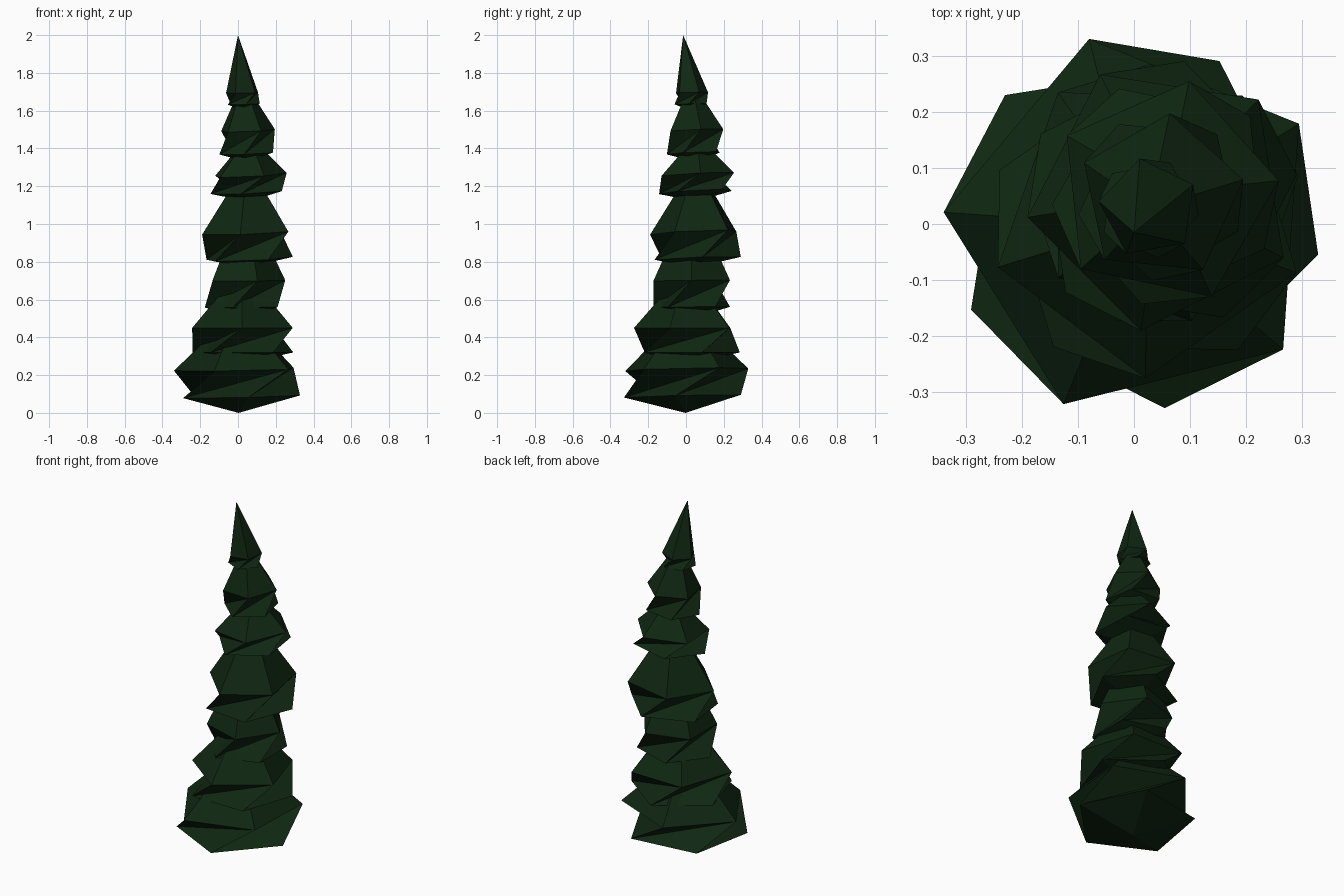
import bpy, bmesh, math

if "Cube" in bpy.data.objects:
    bpy.data.objects.remove(bpy.data.objects["Cube"])

# one dark green for the whole tree
green = bpy.data.materials.new("dark green foliage")
green.diffuse_color = (0.005, 0.02, 0.006, 1)
green.use_nodes = True
green.node_tree.nodes["Principled BSDF"].inputs["Base Color"].default_value = green.diffuse_color


def foliage_tier(name, cx, cy, radius, phase, low, high, bottom, top, tilt,
                 lean=(0, 0), turn=36, low_scale=1.0):
    """Wrung icosahedron: two five-sided rings joined with a twist, a point above and below."""
    bm = bmesh.new()

    def ring(z, angle, r):
        pts = []
        for i in range(5):
            a = math.radians(phase + angle + 72 * i)
            dx, dy = r * math.cos(a), r * math.sin(a)
            pts.append(bm.verts.new((cx + dx, cy + dy, z + tilt * (dx + dy) / 2)))
        return pts

    lower, upper = ring(low, turn, radius * low_scale), ring(high, 0, radius)
    base = bm.verts.new((cx, cy, bottom))
    tip = bm.verts.new((cx + lean[0], cy + lean[1], top))
    for i in range(5):
        j = (i + 1) % 5
        bm.faces.new((upper[i], upper[j], tip))
        bm.faces.new((lower[j], lower[i], base))
        # twisted side band: each upper corner joins the two lower corners behind it
        bm.faces.new((lower[i - 1], upper[j], upper[i]))
        bm.faces.new((lower[i - 1], lower[i], upper[j]))
    bmesh.ops.recalc_face_normals(bm, faces=bm.faces)
    mesh = bpy.data.meshes.new(name)
    bm.to_mesh(mesh)
    bm.free()
    mesh.materials.append(green)
    bpy.context.collection.objects.link(bpy.data.objects.new(name, mesh))


# stacked foliage tiers, ground to tip
foliage_tier("foliage_base", 0.003, -0.003, 0.343, 32, 0.087, 0.23, 0.0, 0.55, 0.04, turn=31, low_scale=0.96)
foliage_tier("foliage_tier_2", 0.025, 0.005, 0.28, -19, 0.32, 0.45, 0.26, 0.77, 0.0)
foliage_tier("foliage_tier_3", 0.037, 0.03, 0.213, 0, 0.56, 0.70, 0.50, 1.15, 0.02)
foliage_tier("foliage_tier_4", 0.05, 0.05, 0.243, 45, 0.815, 0.955, 0.77, 1.33, 0.08)
foliage_tier("foliage_tier_5", 0.056, 0.056, 0.203, 6, 1.17, 1.26, 1.12, 1.47, 0.10)
foliage_tier("foliage_tier_6", 0.048, 0.048, 0.15, 12, 1.375, 1.495, 1.33, 1.76, 0.08, (-0.02, -0.02))
foliage_tier("foliage_tip", 0.026, 0.028, 0.09, 28, 1.635, 1.695, 1.60, 2.0, 0.05, (-0.026, -0.043))
